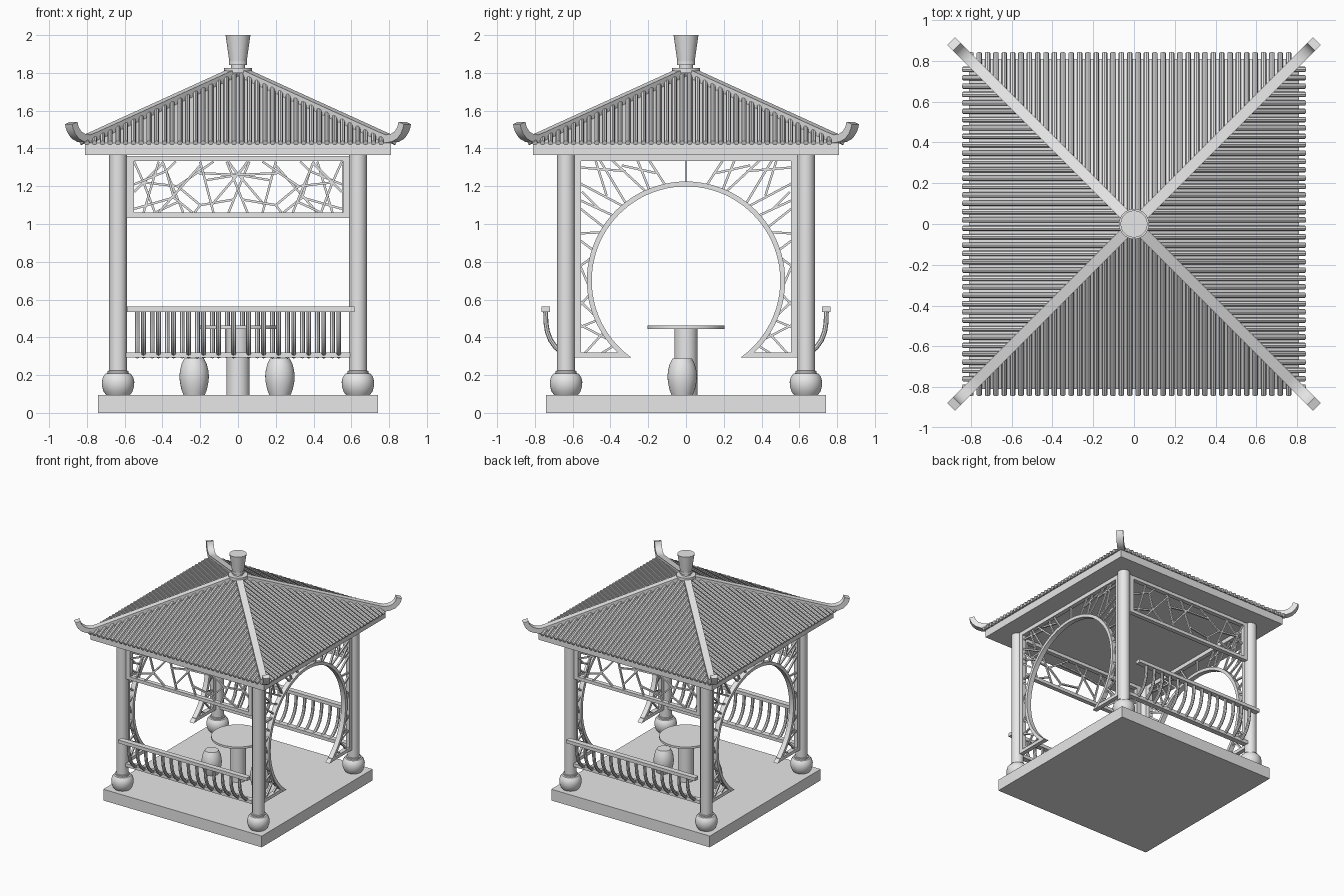
import bpy, bmesh
from math import sin, cos, pi, radians, sqrt
from mathutils import Matrix, Vector

if "Cube" in bpy.data.objects:
    bpy.data.objects.remove(bpy.data.objects["Cube"])

stone = bpy.data.materials.new("light_grey")
stone.use_nodes = True
stone.diffuse_color = (0.8, 0.8, 0.8, 1)
stone.node_tree.nodes["Principled BSDF"].inputs["Base Color"].default_value = (0.8, 0.8, 0.8, 1)


def finish(name, bm, smooth=False):
    bmesh.ops.recalc_face_normals(bm, faces=bm.faces)
    mesh = bpy.data.meshes.new(name)
    bm.to_mesh(mesh)
    bm.free()
    mesh.materials.append(stone)
    obj = bpy.data.objects.new(name, mesh)
    bpy.context.collection.objects.link(obj)
    if smooth:
        bpy.ops.object.select_all(action="DESELECT")
        obj.select_set(True)
        bpy.context.view_layer.objects.active = obj
        bpy.ops.object.shade_smooth_by_angle(angle=radians(35))
    return obj


def turn(angle):
    return Matrix.Rotation(radians(angle), 4, "Z")


def shift(x, y, z=0):
    return Matrix.Translation((x, y, z))


def box(bm, lo, hi, m=Matrix()):
    size = [b - a for a, b in zip(lo, hi)]
    mid = [(a + b) / 2 for a, b in zip(lo, hi)]
    bmesh.ops.create_cube(bm, size=1, matrix=m @ shift(*mid) @ Matrix.Diagonal((*size, 1)))


def sweep(bm, path, thick, depth, m, sides=4):
    """Sweep a rectangle (4 sides) or an ellipse along a path in the local xz plane."""
    pts = [Vector(p) for p in path]
    if sides == 4:
        section = [(-1, -1), (1, -1), (1, 1), (-1, 1)]
    else:
        section = [(cos(2 * pi * k / sides), sin(2 * pi * k / sides)) for k in range(sides)]
    rings = []
    for i, p in enumerate(pts):
        t = (pts[min(i + 1, len(pts) - 1)] - pts[max(i - 1, 0)]).normalized()
        n = Vector((-t.y, t.x)) * thick / 2
        rings.append([bm.verts.new(m @ Vector((p.x + n.x * a, b * depth / 2, p.y + n.y * a)))
                      for a, b in section])
    for r, s in zip(rings, rings[1:]):
        for k in range(sides):
            j = (k + 1) % sides
            bm.faces.new((r[k], r[j], s[j], s[k]))
    bm.faces.new(rings[0])
    bm.faces.new(rings[-1])


def lathe(name, profile, x=0, y=0, sides=32):
    bm = bmesh.new()
    rings = [[bm.verts.new((x + r * cos(2 * pi * k / sides), y + r * sin(2 * pi * k / sides), z))
              for k in range(sides)] for r, z in profile]
    for r, s in zip(rings, rings[1:]):
        for k in range(sides):
            j = (k + 1) % sides
            bm.faces.new((r[k], r[j], s[j], s[k]))
    bm.faces.new(rings[0])
    bm.faces.new(rings[-1])
    finish(name, bm, True)


def block(name, lo, hi):
    bm = bmesh.new()
    box(bm, lo, hi)
    finish(name, bm)


# Floor and eave slabs
block("floor_slab", (-0.74, -0.74, 0), (0.74, 0.74, 0.095))
block("eave_slab", (-0.81, -0.81, 1.366), (0.81, 0.81, 1.428))

# Columns on rounded drum bases
COL = 0.635
for side, sx in (("left", 1), ("right", -1)):
    for end, sy in (("front", -1), ("back", 1)):
        lathe(f"{end}_{side}_column", [(0.047, 0.2), (0.047, 1.37)], sx * COL, sy * COL)
        lathe(f"{end}_{side}_column_base",
              [(0.06, 0.09), (0.076, 0.112), (0.085, 0.14), (0.086, 0.165), (0.08, 0.19),
               (0.066, 0.208), (0.055, 0.211), (0.055, 0.222), (0.047, 0.224)], sx * COL, sy * COL)

# Roof pyramid
RISE = 0.455


def surf(d):
    return 1.43 + RISE * (0.81 - d)


bm = bmesh.new()
bmesh.ops.create_cone(bm, segments=4, radius1=0.81 * sqrt(2), radius2=0, depth=RISE * 0.81,
                      cap_ends=True, matrix=shift(0, 0, 1.43 + RISE * 0.405) @ turn(45))
finish("roof_pyramid", bm)

# Round tiles on each slope
for name, a in (("front", -90), ("left", 0), ("back", 90), ("right", 180)):
    bm = bmesh.new()
    for i in range(39):
        t = -0.8 + i * 0.041
        offset = t if name in ("left", "back") else -t
        if name == "back":
            offset = -t
        elif name == "front":
            offset = t
        top = max(abs(t) - 0.01, 0.03)
        if top < 0.8:
            sweep(bm, [(0.838, surf(0.838) + 0.012), (top, surf(top) + 0.012)],
                  0.027, 0.027, turn(a) @ shift(0, offset), 8)
    finish(f"{name}_roof_tiles", bm, True)

# Hip ridges with upturned tips
ridge = [(d, surf(d) + 0.014) for d in (0.02, 0.4, 0.76)]
ridge += [(0.8, 1.451), (0.83, 1.456), (0.854, 1.47), (0.87, 1.492), (0.878, 1.512), (0.883, 1.535)]
for k, name in enumerate(("back_left", "back_right", "front_right", "front_left")):
    bm = bmesh.new()
    sweep(bm, [(d * sqrt(2), z) for d, z in ridge], 0.042, 0.054, turn(45 + 90 * k))
    finish(f"{name}_hip_ridge", bm, True)

# Finial
lathe("finial", [(0.03, 1.76), (0.03, 1.8), (0.074, 1.8), (0.074, 1.826), (0.038, 1.826),
                 (0.038, 1.842), (0.048, 1.842), (0.048, 1.862), (0.046, 1.862), (0.066, 2.0)])

# Cracked-ice lattice panels and curved railings, front and back
cracks = [
    [(-0.55, 1.21), (-0.38, 1.28), (-0.33, 1.33)],
    [(-0.42, 1.33), (-0.5, 1.06)],
    [(-0.38, 1.28), (-0.34, 1.14), (-0.55, 1.08)],
    [(-0.34, 1.14), (-0.24, 1.06)],
    [(-0.42, 1.06), (-0.2, 1.31)],
    [(-0.2, 1.33), (-0.13, 1.06)],
    [(-0.18, 1.23), (0.0, 1.26), (0.05, 1.33)],
    [(0.03, 1.3), (-0.14, 1.1)],
    [(-0.06, 1.33), (0.05, 1.06)],
    [(0.02, 1.13), (0.2, 1.1), (0.23, 1.06)],
    [(0.13, 1.33), (0.32, 1.2), (0.2, 1.1)],
    [(0.0, 1.26), (0.22, 1.27)],
    [(0.4, 1.33), (0.29, 1.06)],
    [(0.4, 1.32), (0.55, 1.17)],
    [(0.32, 1.2), (0.5, 1.22), (0.55, 1.33)],
    [(0.31, 1.12), (0.44, 1.06), (0.5, 1.22)],
]
curve = [(0.615, 0.3), (0.655, 0.318), (0.69, 0.347), (0.717, 0.385), (0.734, 0.43),
         (0.742, 0.48), (0.743, 0.545)]
for name, a in (("front", 0), ("back", 180)):
    m = turn(a) @ shift(0, -COL)
    bm = bmesh.new()
    for lo, hi in (((-0.59, 1.333), (0.59, 1.36)), ((-0.59, 1.033), (0.59, 1.06)),
                   ((-0.59, 1.05), (-0.55, 1.35)), ((0.555, 1.05), (0.59, 1.35))):
        box(bm, (lo[0], -0.018, lo[1]), (hi[0], 0.018, hi[1]), m)
    for line in cracks:
        for p, q in zip(line, line[1:]):
            sweep(bm, [p, q], 0.012, 0.014, m)
    finish(f"{name}_lattice_panel", bm)

    bm = bmesh.new()
    box(bm, (-0.585, -0.765, 0.535), (0.618, -0.72, 0.563), turn(a))
    box(bm, (-0.6, -0.655, 0.292), (0.6, -0.61, 0.32), turn(a))
    finish(f"{name}_rails", bm)
    bm = bmesh.new()
    for i in range(14):
        sweep(bm, curve, 0.026, 0.026, turn(a) @ shift(-0.5 + i * 0.0795, 0) @ turn(-90), 8)
    finish(f"{name}_balusters", bm, True)

# Moon gates with lattice spandrels, left and right
CZ, R = 0.7, 0.512
spokes = [(78, 0.2, 1.345), (68, 0.26, 1.345), (66, 0.4, 1.345), (52, 0.46, 1.345),
          (50, 0.57, 1.22), (42, 0.57, 1.13), (33, 0.57, 1.09), (30, 0.57, 0.95),
          (18, 0.57, 0.92), (14, 0.57, 0.77), (-4, 0.57, 0.8), (-8, 0.57, 0.56),
          (-22, 0.57, 0.6), (-24, 0.57, 0.45), (-38, 0.57, 0.47), (-32, 0.55, 0.3), (-42, 0.47, 0.3)]
braces = [[(0.16, 1.27), (0.34, 1.31)], [(0.32, 1.28), (0.57, 1.3)], [(0.42, 1.15), (0.48, 1.34)],
          [(0.46, 1.08), (0.55, 1.17)]]
for name, a in (("left", 90), ("right", -90)):
    m = turn(a) @ shift(0, -COL)
    bm = bmesh.new()
    arc = [radians(-58 + 296 * k / 72) for k in range(73)]
    sweep(bm, [(R * cos(t), CZ + R * sin(t)) for t in arc], 0.026, 0.04, m)
    cut = bmesh.ops.bisect_plane(bm, geom=bm.verts[:] + bm.edges[:] + bm.faces[:],
                                 plane_co=(0, 0, 0.292), plane_no=(0, 0, 1), clear_inner=True)
    bmesh.ops.holes_fill(bm, edges=[e for e in bm.edges if e.is_boundary], sides=0)
    finish(f"{name}_moon_gate_ring", bm, True)

    bm = bmesh.new()
    box(bm, (-0.59, -0.018, 1.333), (0.59, 0.018, 1.366), m)
    sweep(bm, [(0, CZ + R), (0, 1.345)], 0.012, 0.014, m)
    for s in (-1, 1):
        u = sorted((s * 0.557, s * 0.59))
        box(bm, (u[0], -0.018, 0.292), (u[1], 0.018, 1.366), m)
        u = sorted((s * 0.32, s * 0.59))
        box(bm, (u[0], -0.018, 0.292), (u[1], 0.018, 0.32), m)
        for t, x, z in spokes:
            t = radians(t)
            sweep(bm, [(s * R * cos(t), CZ + R * sin(t)), (s * x, z)], 0.012, 0.014, m)
        for p, q in braces:
            sweep(bm, [(s * p[0], p[1]), (s * q[0], q[1])], 0.012, 0.014, m)
    finish(f"{name}_moon_gate_frame", bm)

# Table and barrel stools
lathe("table_leg", [(0.062, 0.09), (0.062, 0.45)])
lathe("table_top", [(0.205, 0.445), (0.205, 0.462)], sides=48)
for name, x in (("left", 0.222), ("right", -0.232)):
    lathe(f"{name}_stool", [(0.055, 0.09), (0.068, 0.125), (0.076, 0.165), (0.078, 0.195),
                            (0.075, 0.225), (0.066, 0.26), (0.052, 0.288)], x, -0.02)
